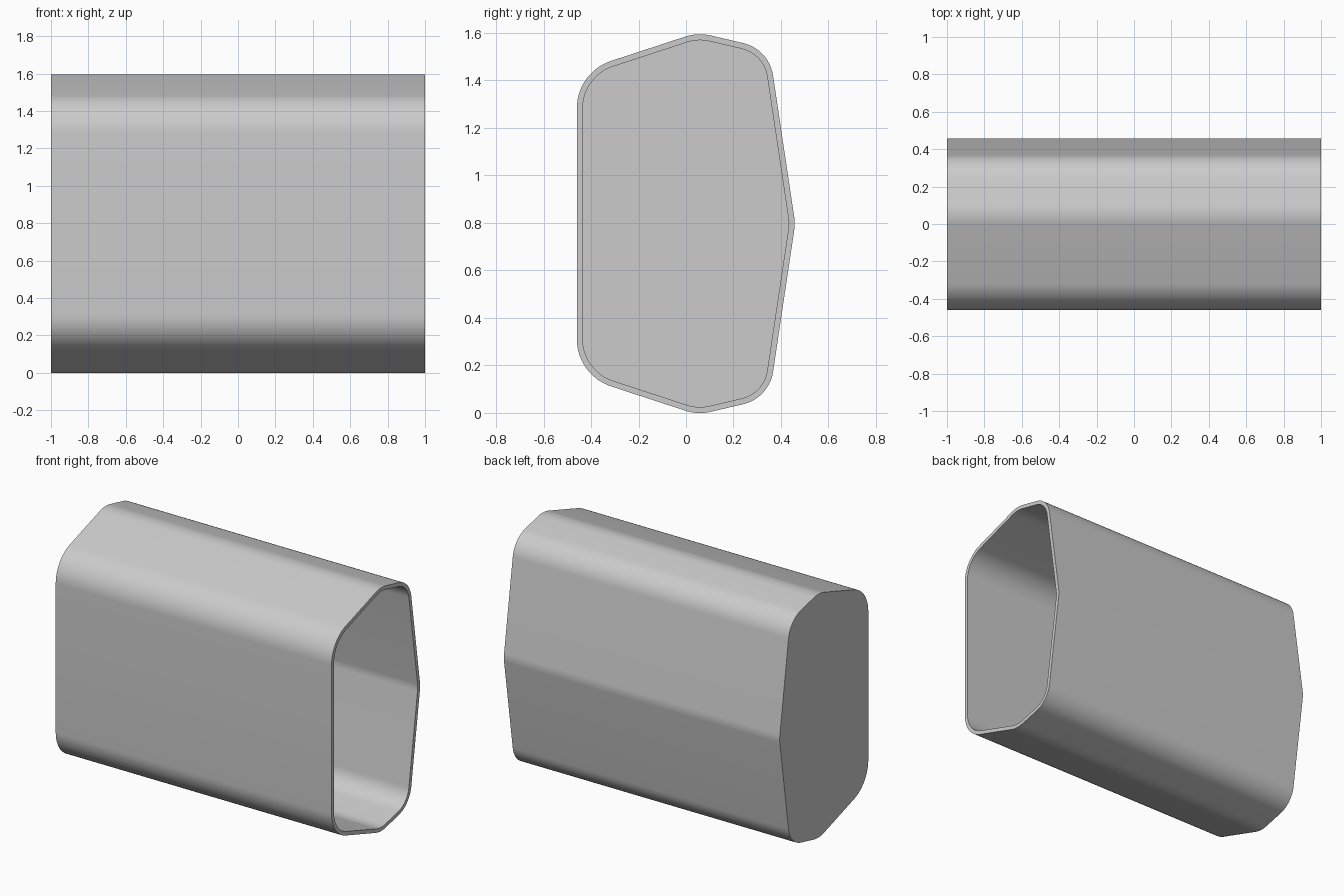
import bpy, bmesh, math
from mathutils import Vector

cube = bpy.data.objects.get("Cube")
if cube:
    bpy.data.objects.remove(cube, do_unlink=True)

MID_Z = 0.797
WALL = 0.025
STEPS = 12

# Corners of the upper half: y, height above the middle, fillet radius
upper = [(-0.46, 0.638, 0.21), (0.05, 0.805, 0.2), (0.35, 0.735, 0.165)]
corners = upper + [(0.46, 0, 0.2)] + [(y, -h, r) for y, h, r in reversed(upper)]


def rounded_profile(inset):
    """Filleted outline, moved inwards by inset with concentric arcs."""
    points = []
    for i, (y, h, r) in enumerate(corners):
        here = Vector((y, h))
        before = Vector(corners[i - 1][:2])
        after = Vector(corners[(i + 1) % len(corners)][:2])
        d_in = (here - before).normalized()
        d_out = (after - here).normalized()
        n_in = Vector((-d_in.y, d_in.x))
        n_out = Vector((-d_out.y, d_out.x))
        middle = (n_in + n_out).normalized()
        turn = n_in.angle(n_out)
        center = here - middle * r / math.cos(turn / 2)
        start = math.atan2(n_in.y, n_in.x)
        for s in range(STEPS + 1):
            a = start - turn * s / STEPS
            points.append(center + Vector((math.cos(a), math.sin(a))) * (r - inset))
    return points


grey = bpy.data.materials.new("light grey")
grey.use_nodes = True
colour = (0.6, 0.6, 0.6, 1)
grey.diffuse_color = colour
grey.node_tree.nodes["Principled BSDF"].inputs["Base Color"].default_value = colour

# Hollow sleeve: closed at one end, open at the other
bm = bmesh.new()


def ring(x, inset):
    return [bm.verts.new((x, p.x, p.y + MID_Z)) for p in rounded_profile(inset)]


rings = [ring(-1, 0), ring(1, 0), ring(1, WALL), ring(WALL - 1, WALL)]
for a, b in zip(rings, rings[1:]):
    for i in range(len(a)):
        bm.faces.new((a[i - 1], a[i], b[i], b[i - 1]))
bm.faces.new(rings[0])    # outer end cap
bm.faces.new(rings[-1])   # cavity bottom
bmesh.ops.recalc_face_normals(bm, faces=bm.faces)

mesh = bpy.data.meshes.new("hollow_sleeve")
bm.to_mesh(mesh)
bm.free()
mesh.materials.append(grey)
sleeve = bpy.data.objects.new("hollow_sleeve", mesh)
bpy.context.collection.objects.link(sleeve)

bpy.ops.object.select_all(action='DESELECT')
sleeve.select_set(True)
bpy.context.view_layer.objects.active = sleeve
bpy.ops.object.shade_smooth_by_angle(angle=math.radians(30))
